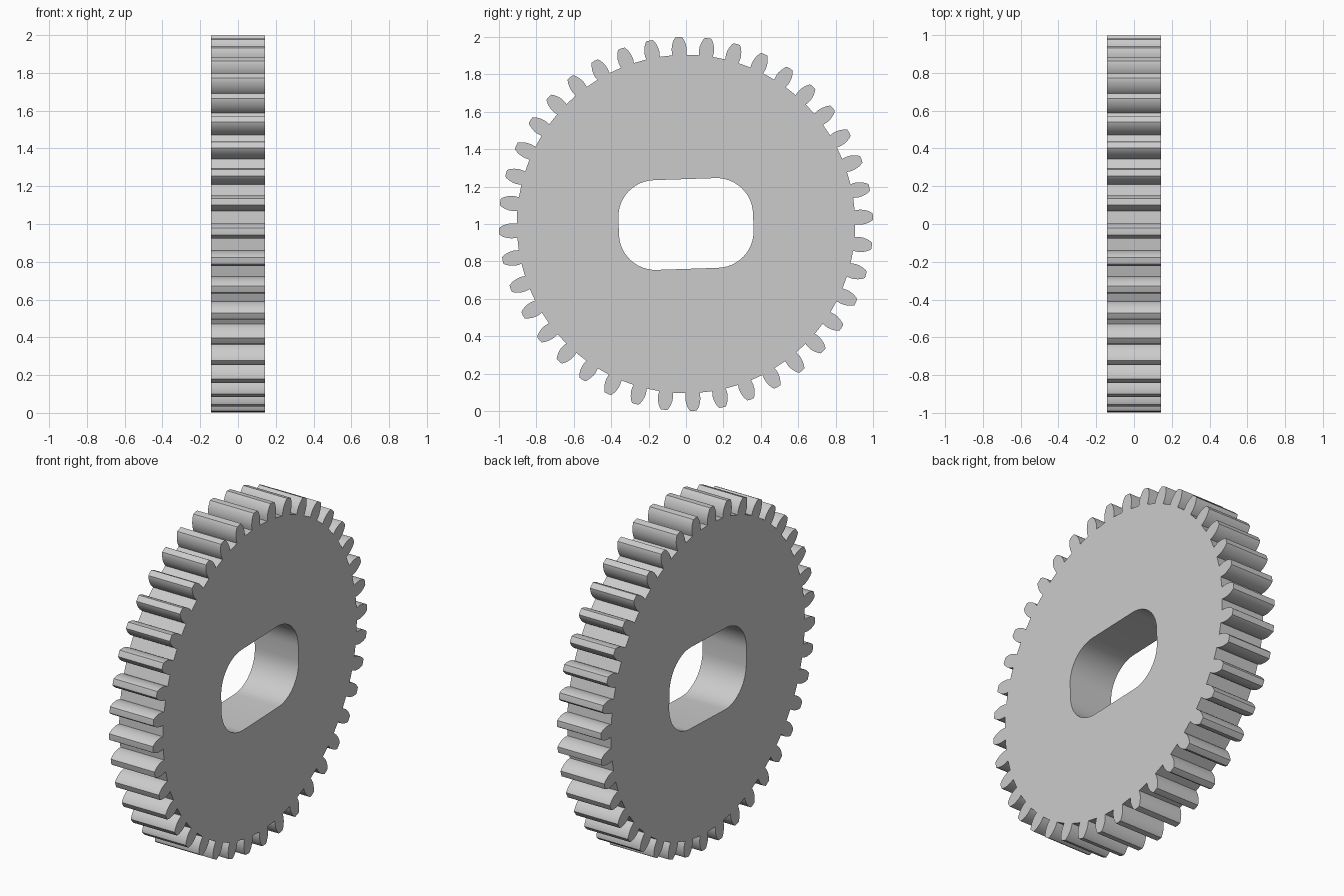
import bpy, bmesh
from math import sin, cos, pi, radians
from mathutils import Matrix

if "Cube" in bpy.data.objects:
    bpy.data.objects.remove(bpy.data.objects["Cube"])

TEETH = 40
HALF_WIDTH = 0.143
TILT = radians(2.25)

# One tooth flank: (distance from axle, half thickness)
FLANK = [(0.904, 0.037), (0.92, 0.0395), (0.935, 0.040), (0.95, 0.0385),
         (0.965, 0.035), (0.98, 0.0295), (0.992, 0.023), (0.999, 0.018)]


def turn(u, v, a):
    return (u * cos(a) - v * sin(a), u * sin(a) + v * cos(a))


def gear_outline():
    pts = []
    tooth = [(r, -w) for r, w in FLANK] + [(1.0, 0)] + [(r, w) for r, w in reversed(FLANK)]
    for i in range(TEETH):
        a = TILT + 2 * pi * i / TEETH
        pts += [turn(r, w, a) for r, w in tooth]
    return pts


def slot_outline(hx, hy, rad, steps=12):
    pts = []
    corners = [(1, 1), (-1, 1), (-1, -1), (1, -1)]
    for q, (sx, sy) in enumerate(corners):
        for k in range(steps + 1):
            a = (q + k / steps) * pi / 2
            u = sx * (hx - rad) + rad * cos(a)
            v = sy * (hy - rad) + rad * sin(a)
            pts.append(turn(u, v, TILT * 0.85))
    return pts


# Flat profile with the axle slot as a hole, extruded to the gear's width
curve = bpy.data.curves.new("gear_profile", 'CURVE')
curve.dimensions = '2D'
curve.fill_mode = 'BOTH'
curve.extrude = HALF_WIDTH
for outline in (gear_outline(), slot_outline(0.36, 0.24, 0.195)):
    s = curve.splines.new('POLY')
    s.points.add(len(outline) - 1)
    for p, (u, v) in zip(s.points, outline):
        p.co = (u, v, 0, 1)
    s.use_cyclic_u = True

gear = bpy.data.objects.new("gear_wheel", curve)
bpy.context.collection.objects.link(gear)
bpy.context.view_layer.objects.active = gear
gear.select_set(True)
bpy.ops.object.convert(target='MESH')
gear = bpy.context.object

# Weld the caps to the rim and stand the wheel upright, axle along x
bm = bmesh.new()
bm.from_mesh(gear.data)
bmesh.ops.remove_doubles(bm, verts=bm.verts, dist=0.0001)
upright = Matrix(((0, 0, 1, 0), (1, 0, 0, 0), (0, 1, 0, 1), (0, 0, 0, 1)))
bmesh.ops.transform(bm, matrix=upright, verts=bm.verts)
bmesh.ops.recalc_face_normals(bm, faces=bm.faces)
bm.to_mesh(gear.data)
bm.free()
gear.name = "gear_wheel"
bpy.ops.object.shade_smooth_by_angle(angle=radians(30))
